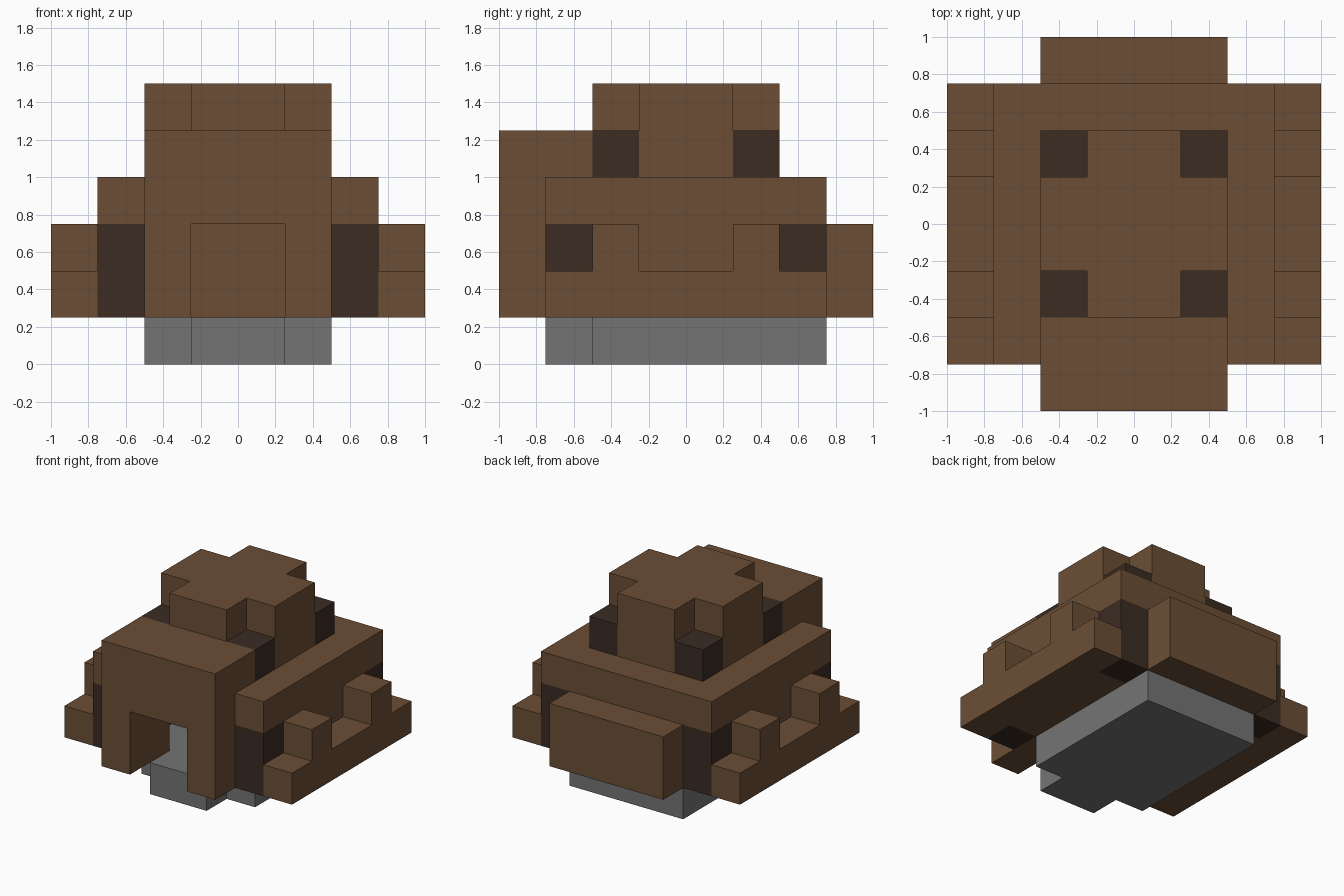
import bpy, bmesh
from mathutils import Vector

cube = bpy.data.objects.get("Cube")
if cube:
    bpy.data.objects.remove(cube, do_unlink=True)

U = 0.25  # block size; all part sizes below are counted in blocks


def material(name, color):
    mat = bpy.data.materials.new(name)
    mat.use_nodes = True
    rgba = (*color, 1)
    mat.diffuse_color = rgba
    mat.node_tree.nodes["Principled BSDF"].inputs["Base Color"].default_value = rgba
    return mat


brown = material("brown", (0.147, 0.076, 0.036))
dark = material("dark_brown", (0.044, 0.025, 0.017))
grey = material("grey", (0.175, 0.175, 0.175))


def prism(name, mat, axis, outline, lo, hi):
    """Extrude a flat outline along an axis; the outline uses the other two axes in order."""
    def place(p, h):
        v = list(p)
        v.insert("xyz".index(axis), h)
        return Vector(v) * U
    bm = bmesh.new()
    face = bm.faces.new([bm.verts.new(place(p, lo)) for p in outline])
    ext = bmesh.ops.extrude_face_region(bm, geom=[face], use_keep_orig=True)
    top = [g for g in ext["geom"] if isinstance(g, bmesh.types.BMVert)]
    bmesh.ops.translate(bm, verts=top, vec=place((0, 0), hi - lo))
    bmesh.ops.recalc_face_normals(bm, faces=bm.faces)
    mesh = bpy.data.meshes.new(name)
    bm.to_mesh(mesh)
    bm.free()
    mesh.materials.append(mat)
    obj = bpy.data.objects.new(name, mesh)
    bpy.context.collection.objects.link(obj)
    return obj


def rect(a0, a1, b0, b1):
    return [(a0, b0), (a1, b0), (a1, b1), (a0, b1)]


def mirrored(half):
    """Complete an outline by reflecting it across its first coordinate."""
    return half + [(-a, b) for a, b in reversed(half)]


# Grey floor with a doorstep at the front
prism("floor", grey, "z", mirrored([(1, -3), (1, -2), (2, -2), (2, 3)]), 0, 1)

# Tall front doorway and the low block at the back
prism("doorway", brown, "y", mirrored([(1, 3), (1, 1), (2, 1), (2, 5)]), -4, -2)
prism("back_block", brown, "x", rect(3, 4, 1, 3), -2, 2)

# Roof slab, notched around the doorway
prism("roof", brown, "z", mirrored([(2, -2), (2, -3), (3, -3), (3, 3)]), 3, 4)

# Side walls, stepped skirts and dark corner pillars
skirt = mirrored([(3, 1), (3, 2), (2, 2), (2, 3), (1, 3), (1, 2)])
for side, s in (("left", 1), ("right", -1)):
    prism(f"{side}_wall", brown, "x", rect(-2, 2, 1, 3), *sorted((2 * s, 3 * s)))
    prism(f"{side}_skirt", brown, "x", skirt, *sorted((3 * s, 4 * s)))
    for end, e in (("front", -1), ("back", 1)):
        x0, x1 = sorted((2 * s, 3 * s))
        y0, y1 = sorted((2 * e, 3 * e))
        prism(f"{end}_{side}_pillar", dark, "z", rect(x0, x1, y0, y1), 1, 3)
        x0, x1 = sorted((s, 2 * s))
        y0, y1 = sorted((e, 2 * e))
        prism(f"{end}_{side}_roof_block", dark, "z", rect(x0, x1, y0, y1), 4, 5)

# Cross-shaped tower on the roof
prism("tower", brown, "z",
      mirrored([(1, -2), (1, -1), (2, -1), (2, 1), (1, 1), (1, 2)]), 4, 6)
